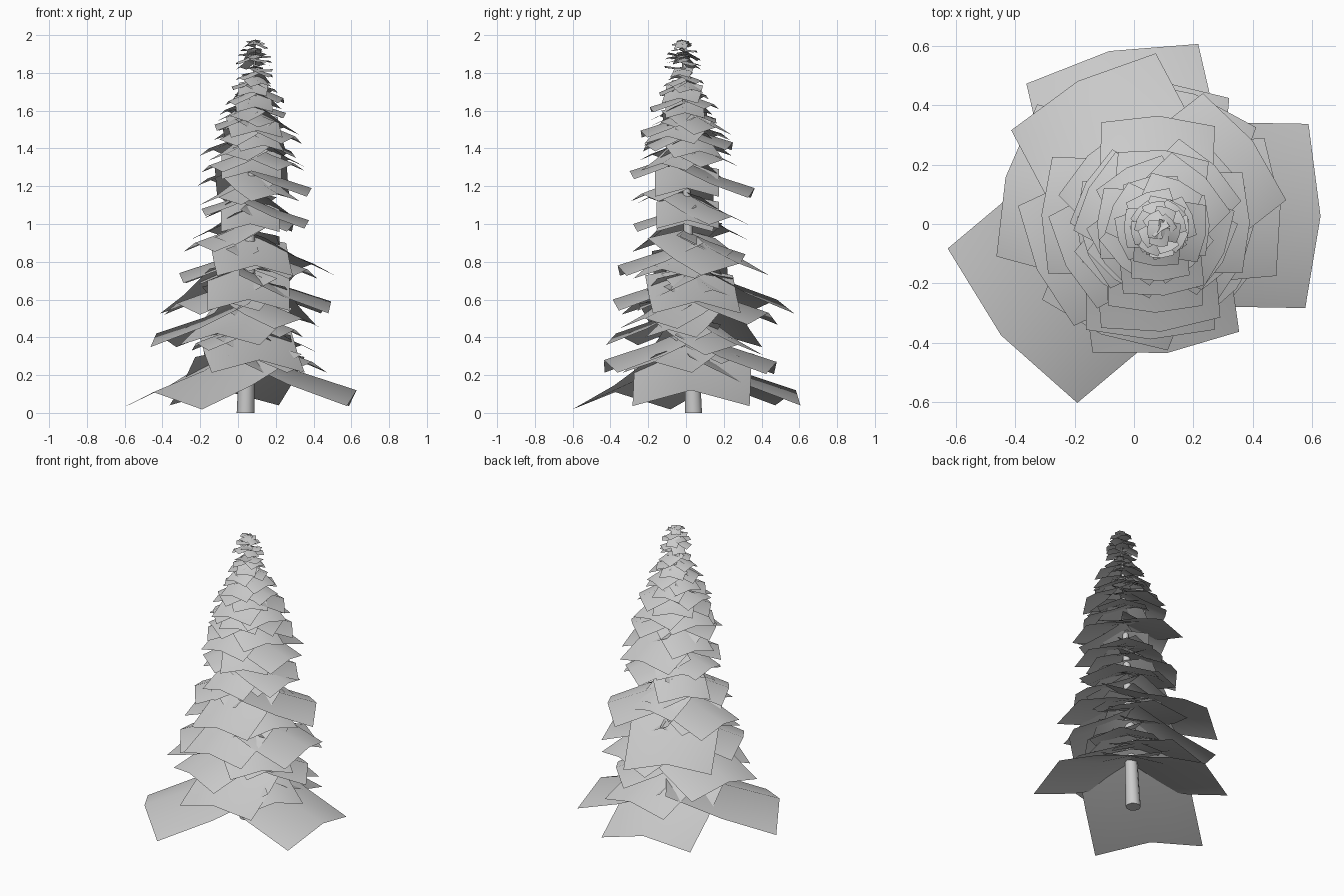
import bpy, math, random
from mathutils import Vector

random.seed(4)
cube = bpy.data.objects.get("Cube")
if cube:
    bpy.data.objects.remove(cube)

# single flat colour
grey = bpy.data.materials.new("pale_grey")
grey.use_nodes = True
colour = (0.6, 0.6, 0.6, 1)
grey.diffuse_color = colour
grey.node_tree.nodes["Principled BSDF"].inputs["Base Color"].default_value = colour


def make_object(name, verts, faces):
    mesh = bpy.data.meshes.new(name)
    mesh.from_pydata(verts, [], faces)
    mesh.materials.append(grey)
    for poly in mesh.polygons:
        poly.use_smooth = len(poly.vertices) == 4
    obj = bpy.data.objects.new(name, mesh)
    bpy.context.collection.objects.link(obj)
    return obj


def trunk_centre(z):
    t = z / 2
    return Vector((0.04 + 0.05 * t, 0.04 - 0.06 * t, z))


def trunk_mesh(sides=10, rings=9):
    verts, faces = [], []
    for r in range(rings):
        z = 1.96 * r / (rings - 1)
        radius = 0.047 * (1 - 0.48 * z)
        for s in range(sides):
            a = math.tau * s / sides
            verts.append(trunk_centre(z) + Vector((math.cos(a), math.sin(a), 0)) * radius)
    for r in range(rings - 1):
        for s in range(sides):
            n = (s + 1) % sides
            a, b = r * sides, (r + 1) * sides
            faces.append((a + s, a + n, b + n, b + s))
    faces.append(tuple(reversed(range(sides))))
    return make_object("trunk", verts, faces)


def branch(name, angle, tip_z, length, width, slope=0.27):
    """Drooping panel with a raised centre ridge, rooted in the trunk."""
    a = math.radians(angle)
    out = Vector((math.cos(a), math.sin(a), 0))
    side = Vector((-out.y, out.x, 0))
    centre = trunk_centre(tip_z)
    verts = []
    for t in (-0.1, 0.45, 1.0):
        inward = 1 - t
        fold = 0.135 * width * (0.75 + 0.25 * t)
        for k in (-1, 0, 1):
            drop = fold * abs(k)
            p = centre + out * (length * t - drop * 0.55) + side * (k * width / 2)
            p.z += length * (slope * inward + 0.1 * inward ** 2) - drop
            verts.append(p)
    faces = [(r * 3 + c, r * 3 + 3 + c, r * 3 + 4 + c, r * 3 + 1 + c)
             for r in range(2) for c in range(2)]
    return make_object(name, verts, faces)


trunk_mesh()

# large branches: direction, tip height, length
large = [
    (359, 0.12, 0.585), (220, 0.11, 0.64), (103, 0.12, 0.56),
    (278, 0.28, 0.47), (85, 0.27, 0.45), (330, 0.27, 0.40),
    (165, 0.42, 0.50), (248, 0.42, 0.43), (40, 0.36, 0.38),
    (118, 0.60, 0.52), (5, 0.59, 0.44), (270, 0.60, 0.41),
    (205, 0.58, 0.42), (70, 0.53, 0.44), (320, 0.50, 0.38),
    (38, 0.79, 0.43), (178, 0.74, 0.37), (275, 0.78, 0.38),
    (90, 0.84, 0.30), (335, 0.76, 0.34), (208, 0.90, 0.33),
    (0, 1.02, 0.31), (88, 1.19, 0.36), (0, 1.19, 0.32),
    (270, 1.00, 0.29), (135, 0.96, 0.31), (180, 1.08, 0.26),
    (50, 1.04, 0.31), (230, 1.14, 0.27), (300, 1.16, 0.28),
    (270, 1.28, 0.30), (150, 1.24, 0.27), (205, 1.31, 0.25),
    (45, 1.34, 0.28), (330, 1.32, 0.26),
]
for i, (angle, z, length) in enumerate(large):
    branch(f"large_branch_{i}", angle, z, length, length * 1.06)

# upper branches spiral around the trunk and shrink with height
count = 28
for i in range(count):
    t = i / (count - 1)
    z = 1.37 + 0.42 * t
    length = (0.265 - 0.165 * t ** 1.2) * random.uniform(0.82, 1.06)
    branch(f"upper_branch_{i}", 245 + i * 137.5 + random.uniform(-15, 15),
           z, length, length * random.uniform(1.05, 1.25), random.uniform(0.22, 0.38))

# short inner branches fill the lower core
for i in range(12):
    branch(f"inner_branch_{i}", 60 + i * 137.5, 0.3 + 0.07 * i,
           0.29 - 0.006 * i, 0.3, 0.3)

# small tilted sprigs at the crown
for i in range(18):
    t = i / 17
    branch(f"crown_sprig_{i}", i * 137.5, 1.82 + 0.15 * t, 0.1 - 0.055 * t ** 2,
           0.085 - 0.025 * t, random.uniform(-0.3, 0.5))
